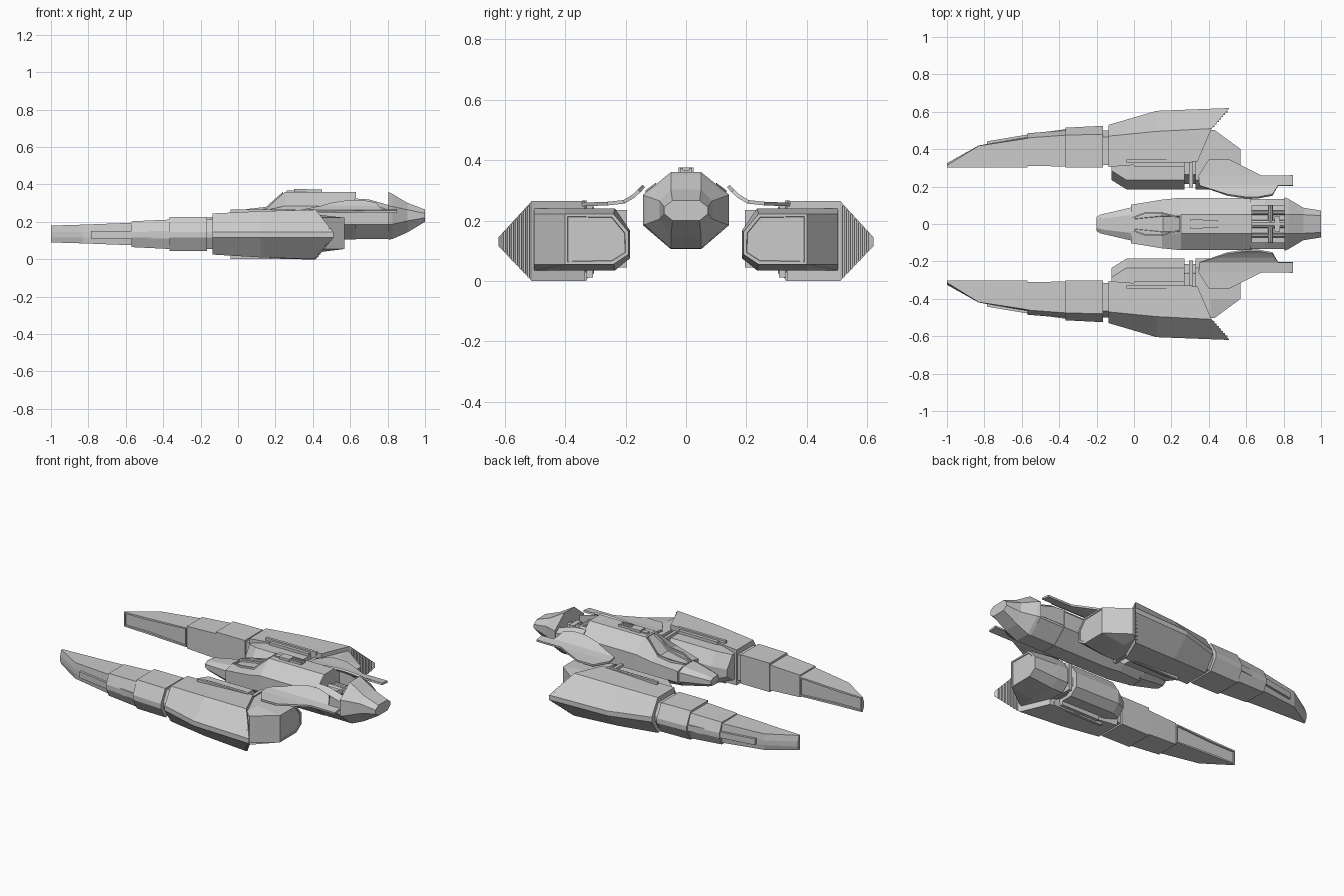
import bpy, bmesh, math
from mathutils import Matrix

if "Cube" in bpy.data.objects:
    bpy.data.objects.remove(bpy.data.objects["Cube"])


def finish(name, bm, mirror=False):
    bmesh.ops.recalc_face_normals(bm, faces=bm.faces)
    me = bpy.data.meshes.new(name)
    bm.to_mesh(me)
    bm.free()
    ob = bpy.data.objects.new(name, me)
    bpy.context.collection.objects.link(ob)
    if mirror:
        m = ob.modifiers.new("Mirror", 'MIRROR')
        m.use_axis = (False, True, False)
        m.use_mirror_merge = False
    return ob


def loft(name, sections, mirror=False, inset=None, depth=-0.008):
    """Skin between sections; each end is capped with a strip of quads."""
    bm = bmesh.new()
    rings = [[bm.verts.new(p) for p in s] for s in sections]
    n = len(rings[0])
    for a, b in zip(rings, rings[1:]):
        for i in range(n):
            j = (i + 1) % n
            bm.faces.new((a[i], a[j], b[j], b[i]))
    for r in (rings[0], rings[-1]):
        for i in range(n // 2 - 1):
            bm.faces.new((r[i], r[i + 1], r[n - 2 - i], r[n - 1 - i]))
    bmesh.ops.recalc_face_normals(bm, faces=bm.faces)
    if inset:
        fs = [f for f in bm.faces if inset(f)]
        bmesh.ops.inset_region(bm, faces=fs, thickness=0.012, depth=0)
        bmesh.ops.inset_region(bm, faces=fs, thickness=0.002, depth=depth)
    return finish(name, bm, mirror)


def box(name, x0, x1, y0, y1, z0, z1, mirror=False):
    return loft(name, [[(x, y0, z0), (x, y1, z0), (x, y1, z1), (x, y0, z1)] for x in (x0, x1)], mirror)


def rod(name, start, length, radius, axis, mirror=False):
    bm = bmesh.new()
    rot = Matrix.Rotation(math.pi / 2, 4, 'Y' if axis == 'x' else 'X')
    bmesh.ops.create_cone(bm, cap_ends=True, segments=10, radius1=radius, radius2=radius,
                          depth=length, matrix=Matrix.Translation(start) @ rot)
    return finish(name, bm, mirror)


def hexa(x, yi, yr, yo, zb, zt, xr=None, xo=None):
    """Pod section: flat inner side, wedge-shaped outer side."""
    xr = x if xr is None else xr
    xo = x if xo is None else xo
    return [(x, yi, zb), (xr, yr, zb), (xo, yo, .115), (xo, yo, .145), (xr, yr, zt), (x, yi, zt)]


def octa(x, hw, tw, zb, zl, zh, zt):
    half = [(tw, zb), (hw, zl), (hw, zh), (tw, zt)]
    return [(x, y, z) for y, z in half] + [(x, -y, z) for y, z in reversed(half)]


# side pods: blade, stepped segments, collar, main wedge
loft("pod_blade", [hexa(-1, .303, .313, .325, .09, .18),
                   hexa(-.83, .303, .418, .42, .085, .185),
                   hexa(-.57, .303, .458, .465, .075, .195)], True,
     inset=lambda f: f.normal.y < -.9)
loft("pod_segment_front", [hexa(-.57, .31, .46, .485, .065, .203),
                           hexa(-.365, .308, .475, .502, .055, .212)], True)
loft("pod_segment_rear", [hexa(-.365, .303, .475, .515, .045, .225),
                          hexa(-.165, .303, .48, .525, .045, .225)], True)
loft("pod_collar", [hexa(x, .315, .465, .5, .055, .213) for x in (-.17, -.13)], True)
loft("pod_main", [hexa(-.135, .305, .47, .53, .025, .245),
                  hexa(.12, .325, .495, .605, .01, .257),
                  hexa(.34, .335, .51, .62, 0, .265, .415, .51)], True)

# raised side strip on the blade
loft("pod_side_strip", [[(x, y - .05, .112), (x, y, .112), (x, y, .15), (x, y - .05, .15)]
                        for x, y in ((-.785, .442), (-.57, .478), (-.36, .508))], True)

# louvres on the back of the wedge
for k in range(7):
    t = .1 + .12 * k
    x, y, h = .415 + .095 * t, .51 + .11 * t, .118 * (1 - t) + .012
    box("louvre", x - .01, x + .006, y - .003, y + .003, .13 - h, .13 + h, True)


# inner nacelles
def nacelle(x, yi, zb, zt, x_out=None, y_mid=.40):
    xo = x if x_out is None else x_out
    dz = (zt - zb) * .2
    return [(xo, .503, zb), (x, y_mid, zb), (x, yi + .05, zb), (x, yi, zb + dz),
            (x, yi, zt - dz * 1.8), (x, yi + .05, zt), (x, y_mid, zt), (xo, .503, zt)]


def nacelle_front(x, yi, zb, zt):
    return [(x, .34, zb), (x, yi + .05, zb), (x, yi, zb + .04),
            (x, yi, zt - .075), (x, yi + .05, zt), (x, .34, zt)]


loft("nacelle_front", [nacelle_front(-.12, .235, .06, .22), nacelle_front(-.04, .185, .04, .24),
                       nacelle_front(.27, .185, .035, .24)], True)
loft("nacelle_neck", [nacelle_front(x, .215, .055, .215) for x in (.26, .35)], True)
loft("nacelle_rear", [nacelle(.33, .185, .035, .24), nacelle(.41, .185, .035, .24),
                      nacelle(.57, .19, .055, .222, .43)], True,
     inset=lambda f: f.normal.x > .9, depth=-.004)

# rails and clamps between pod and nacelle
box("rail_top", -.04, .31, .328, .345, .25, .267, True)
box("rail_bottom", -.04, .31, .328, .345, .002, .03, True)
box("clamp_top", .0, .27, .308, .33, .235, .257, True)
box("clamp_bottom", .0, .27, .308, .33, .012, .04, True)
box("clamp_band", .295, .315, .195, .34, .045, .235, True)

# centre hull
loft("hull_nose", [octa(-.2, .038, .02, .165, .18, .2, .212),
                   octa(-.18, .05, .028, .158, .177, .205, .22),
                   octa(0, .092, .05, .125, .165, .225, .247)])
loft("hull_front", [octa(-.015, .103, .035, .12, .165, .235, .25),
                    octa(.15, .13, .055, .11, .18, .262, .27),
                    octa(.25, .14, .05, .105, .185, .285, .36),
                    octa(.63, .14, .05, .105, .185, .285, .36)],
     inset=lambda f: abs(f.calc_center_median().y) < .01 and f.normal.z > .5
     and f.calc_center_median().x < .22)
loft("hull_bay", [octa(x, .132, .05, .107, .187, .24, .245) for x in (.62, .815)])
loft("hull_tail", [octa(.805, .143, .05, .105, .185, .285, .36),
                   octa(.825, .135, .05, .108, .187, .282, .35),
                   octa(.905, .087, .05, .143, .205, .265, .302),
                   octa(1, .072, .045, .2, .222, .245, .266)])

# canopy side frames
loft("canopy_frame", [[(x, y, z - .02), (x, y + .008, z - .02), (x, y + .008, z + .008), (x, y, z + .008)]
                      for x, y, z in ((-.01, .028, .25), (.06, .055, .262), (.15, .055, .272), (.24, .03, .352))], True)

# open machinery bay: side walls, cross bars, pipes
loft("bay_wall", [[(x, .1, .2), (x, .134, .2), (x, .134, z - .025), (x, .1, z)]
                  for x, z in ((.62, .325), (.7, .32), (.81, .288))], True)
rod("bay_cross_pipe", (.73, 0, .27), .2, .014, 'y')
rod("bay_main_pipe", (.72, 0, .265), .18, .022, 'x')
rod("bay_side_pipe", (.72, .06, .26), .18, .012, 'x', True)
box("bay_block", .75, .78, -.04, .04, .245, .29)

# dorsal equipment
box("dorsal_base", .26, .45, -.014, .014, .355, .367)
box("dorsal_block", .3, .37, -.025, .025, .36, .375)
box("dorsal_arm", .37, .45, .01, .02, .36, .374, True)

# curved side fins, built row by row from outer to inner edge
rows = [(.345, .40, .51, .253), (.26, .345, .68, .256), (.205, .35, .77, .262),
        (.175, .44, .752, .28), (.155, .50, .74, .298), (.14, .6, .66, .314)]
bm = bmesh.new()
grid = [(bm.verts.new((a, y, z)), bm.verts.new((b, y, z))) for y, a, b, z in rows]
for p, q in zip(grid, grid[1:]):
    bm.faces.new((p[0], p[1], q[1], q[0]))
tail = [bm.verts.new((.85, .26, .256)), bm.verts.new((.85, .205, .262))]
bm.faces.new((grid[1][1], tail[0], tail[1], grid[2][1]))
fin = finish("side_fin", bm, True)
s = fin.modifiers.new("Solidify", 'SOLIDIFY')
s.thickness = .012
s.offset = 0
